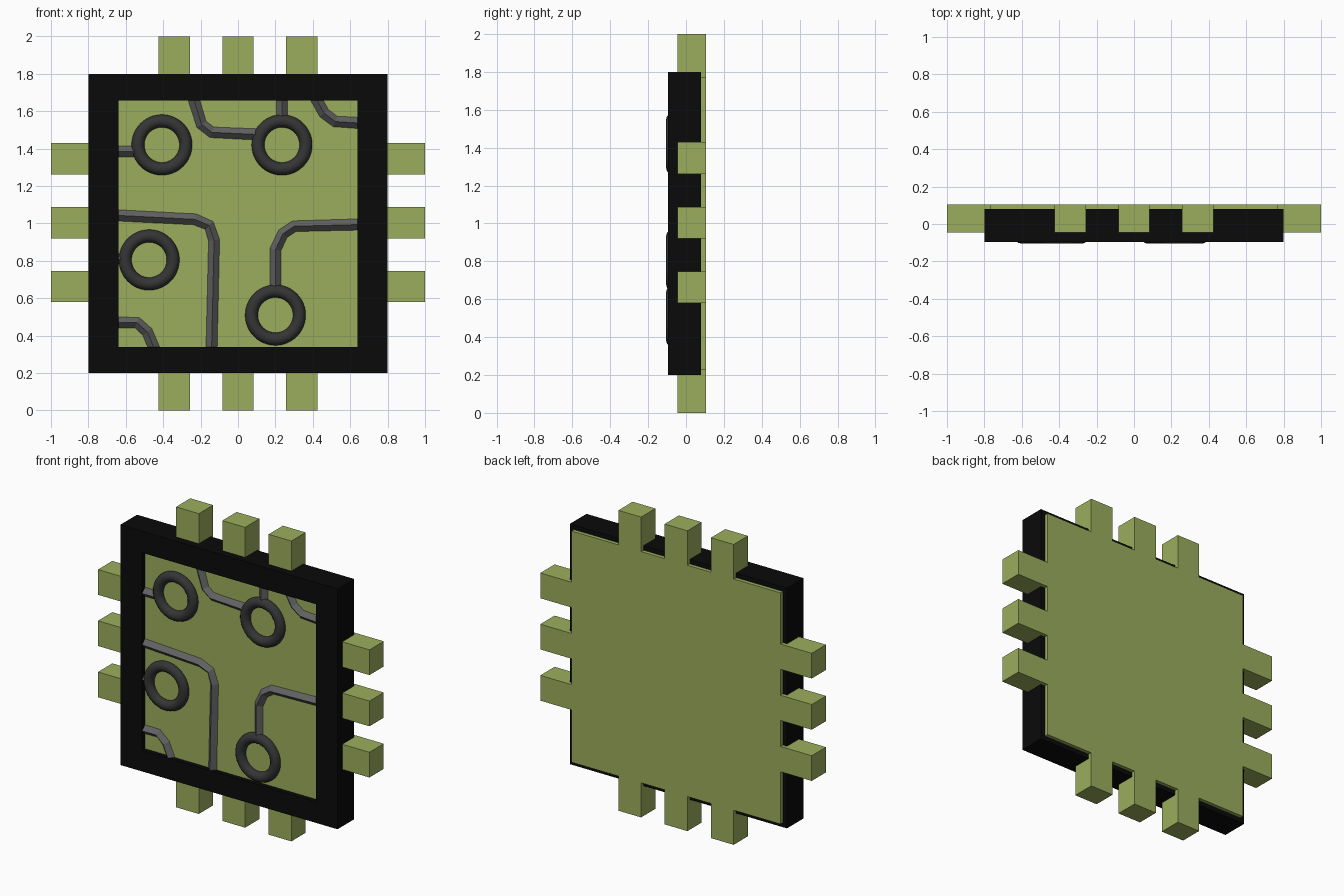
import bpy, bmesh, math

if "Cube" in bpy.data.objects:
    bpy.data.objects.remove(bpy.data.objects["Cube"])


def material(name, r, g, b):
    m = bpy.data.materials.new(name)
    m.diffuse_color = (r, g, b, 1)
    m.use_nodes = True
    m.node_tree.nodes["Principled BSDF"].inputs["Base Color"].default_value = m.diffuse_color
    return m


GREEN = material("board_green", 0.33, 0.42, 0.11)
BLACK = material("frame_black", 0.003, 0.003, 0.003)
GREY = material("trace_grey", 0.12, 0.12, 0.12)
DARK = material("ring_dark", 0.035, 0.035, 0.035)


def box(name, x0, x1, y0, y1, z0, z1, mat):
    bpy.ops.mesh.primitive_cube_add(size=1)
    o = bpy.context.object
    o.name = name
    for v in o.data.vertices:
        v.co = ((x0 + x1) / 2 + v.co.x * (x1 - x0),
                (y0 + y1) / 2 + v.co.y * (y1 - y0),
                (z0 + z1) / 2 + v.co.z * (z1 - z0))
    o.data.materials.append(mat)
    return o


# Board: plate that shows in the frame window and behind the frame
box("circuit_board", -0.77, 0.77, -0.065, 0.105, 0.23, 1.77, GREEN)

# Contact pins: three on each side
for i in (-1, 0, 1):
    c = i * 0.341
    box("pin_top", c - 0.084, c + 0.084, -0.045, 0.105, 1.74, 2.0, GREEN)
    box("pin_bottom", c - 0.084, c + 0.084, -0.045, 0.105, 0, 0.26, GREEN)
    z = 1.004 + i * 0.341
    box("pin_left", -1, -0.74, -0.045, 0.105, z - 0.084, z + 0.084, GREEN)
    box("pin_right", 0.74, 1, -0.045, 0.105, z - 0.084, z + 0.084, GREEN)

# Frame: square ring made of four quad loops
bm = bmesh.new()


def loop(x, z0, z1, y):
    return [bm.verts.new(p) for p in
            ((-x, y, z0), (x, y, z0), (x, y, z1), (-x, y, z1))]


loops = [loop(0.8, 0.2, 1.8, -0.095), loop(0.8, 0.2, 1.8, 0.08),
         loop(0.64, 0.34, 1.656, 0.08), loop(0.64, 0.34, 1.656, -0.095)]
for k in range(4):
    a, b = loops[k], loops[(k + 1) % 4]
    for i in range(4):
        j = (i + 1) % 4
        bm.faces.new((a[i], a[j], b[j], b[i]))
bmesh.ops.recalc_face_normals(bm, faces=bm.faces)
mesh = bpy.data.meshes.new("frame")
bm.to_mesh(mesh)
bm.free()
mesh.materials.append(BLACK)
bpy.context.collection.objects.link(bpy.data.objects.new("frame", mesh))

# Traces: ridged four-sided tubes half sunk in the board
TRACES = [
    [(-0.68, 1.045), (-0.23, 1.022), (-0.155, 0.99), (-0.128, 0.91), (-0.142, 0.3)],
    [(-0.68, 0.47), (-0.54, 0.47), (-0.485, 0.42), (-0.435, 0.3)],
    [(-0.245, 1.69), (-0.195, 1.53), (-0.14, 1.487), (0.12, 1.475)],
    [(0.235, 1.69), (0.235, 1.55)],
    [(0.405, 1.69), (0.46, 1.59), (0.52, 1.545), (0.68, 1.535)],
    [(-0.68, 1.385), (-0.53, 1.385)],
    [(0.68, 0.995), (0.3, 0.985), (0.24, 0.945), (0.2, 0.86), (0.2, 0.63)],
    [(-0.68, 0.81), (-0.6, 0.81)],
]
for pts in TRACES:
    cu = bpy.data.curves.new("trace", 'CURVE')
    cu.dimensions = '2D'
    cu.fill_mode = 'NONE'
    cu.dimensions = '3D'
    cu.fill_mode = 'FULL'
    cu.twist_mode = 'Z_UP'
    cu.bevel_depth = 0.037
    cu.bevel_resolution = 0
    cu.use_fill_caps = True
    s = cu.splines.new('POLY')
    s.points.add(len(pts) - 1)
    for p, (x, z) in zip(s.points, pts):
        p.co = (x, z, 0, 1)
    s.use_smooth = False
    cu.materials.append(GREY)
    o = bpy.data.objects.new("trace", cu)
    o.rotation_euler = (math.pi / 2, 0, 0)
    o.location = (0, -0.058, 0)
    bpy.context.collection.objects.link(o)

# Solder rings
for x, z in ((-0.407, 1.42), (0.235, 1.42), (-0.475, 0.805), (0.2, 0.51)):
    bpy.ops.mesh.primitive_torus_add(
        major_radius=0.128, minor_radius=0.034, major_segments=48,
        minor_segments=12, location=(x, -0.071, z),
        rotation=(math.pi / 2, 0, 0))
    o = bpy.context.object
    o.name = "solder_ring"
    o.data.materials.append(DARK)
    bpy.ops.object.shade_smooth()
